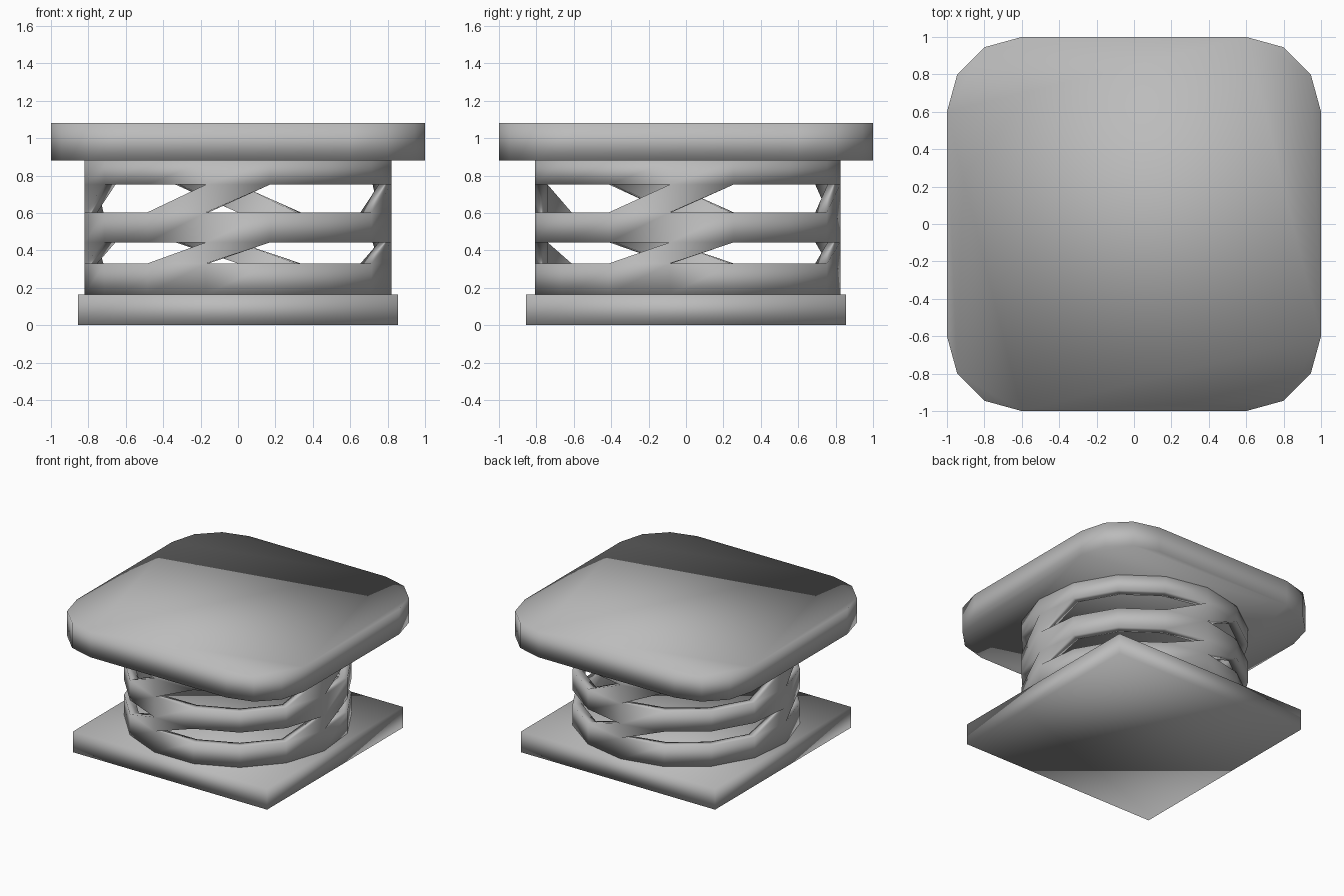
import bpy, bmesh, math

if "Cube" in bpy.data.objects:
    bpy.data.objects.remove(bpy.data.objects["Cube"])

grey = bpy.data.materials.new("plain grey")
grey.diffuse_color = (0.5, 0.5, 0.5, 1)
grey.use_nodes = True
grey.node_tree.nodes["Principled BSDF"].inputs["Base Color"].default_value = grey.diffuse_color


def finish(name, bm):
    bmesh.ops.recalc_face_normals(bm, faces=bm.faces)
    for f in bm.faces:
        f.smooth = True
    me = bpy.data.meshes.new(name)
    bm.to_mesh(me)
    bm.free()
    me.materials.append(grey)
    ob = bpy.data.objects.new(name, me)
    bpy.context.collection.objects.link(ob)
    return ob


def slab(name, outline, z0, z1):
    bm = bmesh.new()
    low = [bm.verts.new((x, y, z0)) for x, y in outline]
    high = [bm.verts.new((x, y, z1)) for x, y in outline]
    bm.faces.new(low[::-1])
    bm.faces.new(high)
    n = len(outline)
    for i in range(n):
        j = (i + 1) % n
        bm.faces.new((low[i], low[j], high[j], high[i]))
    return finish(name, bm)


def four_fold(points):
    out = []
    for _ in range(4):
        out += points
        points = [(-y, x) for x, y in points]
    return out


# Square base and rounded square top
slab("base_plate", four_fold([(0.855, 0.855)]), 0, 0.165)
slab("top_plate", four_fold([(1, 0.6), (0.945, 0.8), (0.8, 0.945), (0.6, 1)]), 0.88, 1.08)

# Fifteen-sided sleeve: three bands joined by slanted struts
SIDES, R_OUT, R_IN = 15, 0.825, 0.757
levels = [0.165, 0.33, 0.443, 0.603, 0.752, 0.88]
bm = bmesh.new()
grid = []
for z in levels:
    ring = []
    for i in range(SIDES):
        a = math.radians(234 + 24 * i)
        ring.append(bm.verts.new((R_OUT * math.cos(a), R_OUT * math.sin(a), z)))
    grid.append(ring)
for row in range(5):
    for i in range(SIDES):
        j = (i + 1) % SIDES
        a, b = grid[row][i], grid[row][j]
        c, d = grid[row + 1][j], grid[row + 1][i]
        if row % 2 == 0:
            bm.faces.new((a, b, c, d))      # solid band
        elif i % 4 == 0:
            bm.faces.new((a, b, c))         # strut, lower half
        elif i % 4 == 1:
            bm.faces.new((a, c, d))         # strut, upper half
sleeve = finish("slotted_sleeve", bm)
wall = sleeve.modifiers.new("wall", 'SOLIDIFY')
wall.thickness = (R_OUT - R_IN) * math.cos(math.pi / SIDES)
wall.offset = -1
wall.use_even_offset = True
